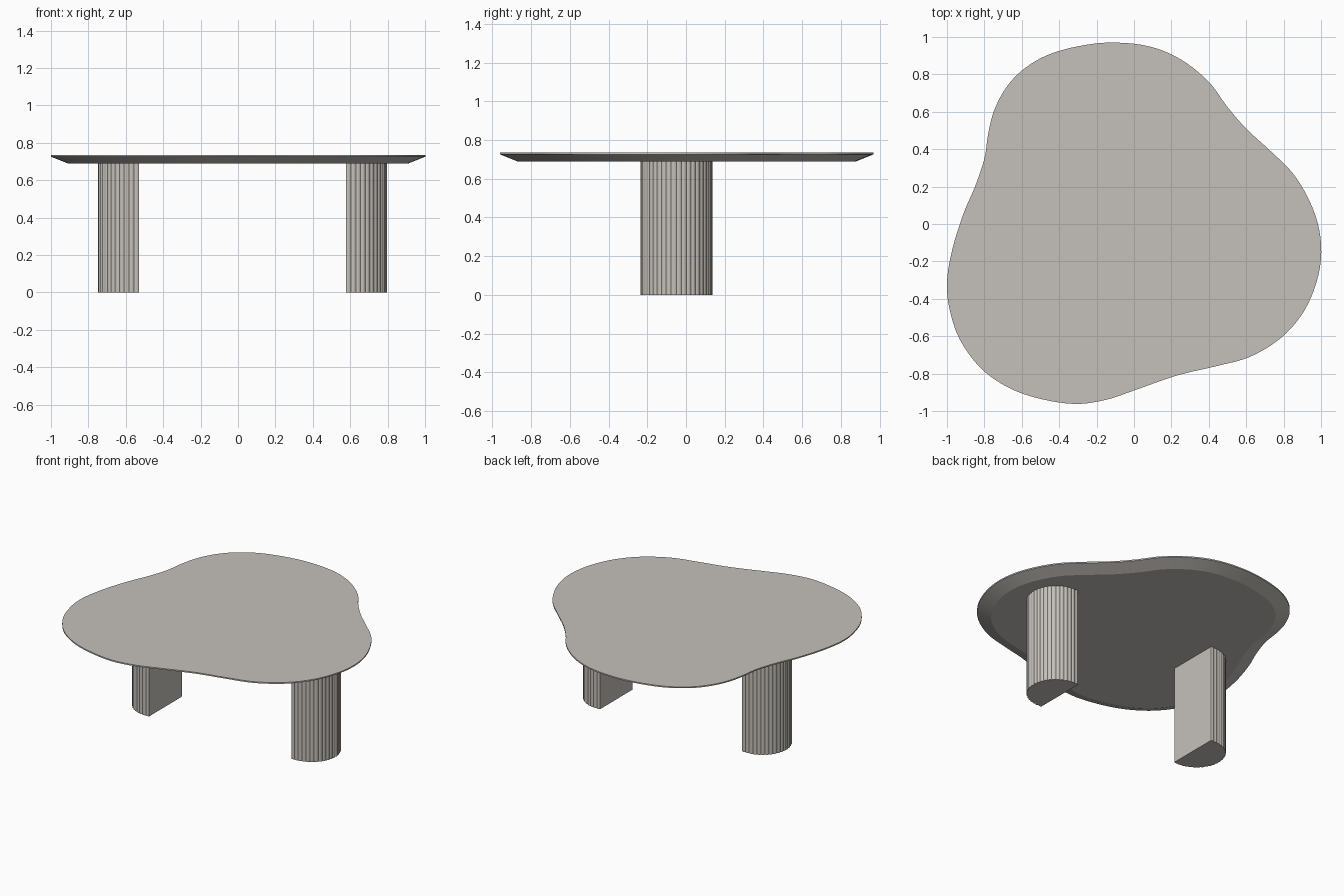
import bpy, bmesh, math
from mathutils import Vector

if "Cube" in bpy.data.objects:
    bpy.data.objects.remove(bpy.data.objects["Cube"])

stone = bpy.data.materials.new("warm grey")
stone.diffuse_color = (0.56, 0.53, 0.49, 1)
stone.use_nodes = True
stone.node_tree.nodes["Principled BSDF"].inputs["Base Color"].default_value = stone.diffuse_color


def loft(name, rings, angle):
    """Solid from stacked closed rings of (x, y, z), capped at both ends."""
    bm = bmesh.new()
    vs = [[bm.verts.new(p) for p in r] for r in rings]
    n = len(vs[0])
    for a, b in zip(vs, vs[1:]):
        for i in range(n):
            j = (i + 1) % n
            bm.faces.new((a[i], a[j], b[j], b[i]))
    bm.faces.new(vs[0])
    bm.faces.new(vs[-1])
    bmesh.ops.recalc_face_normals(bm, faces=bm.faces)
    me = bpy.data.meshes.new(name)
    bm.to_mesh(me)
    bm.free()
    ob = bpy.data.objects.new(name, me)
    bpy.context.collection.objects.link(ob)
    me.materials.append(stone)
    bpy.ops.object.select_all(action='DESELECT')
    bpy.context.view_layer.objects.active = ob
    ob.select_set(True)
    bpy.ops.object.shade_smooth_by_angle(angle=math.radians(angle))
    return ob


def spline(pts, steps):
    """Closed Catmull-Rom curve through the points."""
    out, n = [], len(pts)
    for i in range(n):
        a, b, c, d = (Vector(pts[(i + k) % n]) for k in (-1, 0, 1, 2))
        for s in range(steps):
            t = s / steps
            out.append(0.5 * (2 * b + (c - a) * t + (2 * a - 5 * b + 4 * c - d) * t**2
                              + (3 * b - a - 3 * c + d) * t**3))
    return out


def offset(ring, dist):
    """Shift a clockwise ring inwards along its normals."""
    out = []
    for i, p in enumerate(ring):
        t = (ring[(i + 1) % len(ring)] - ring[i - 1]).normalized()
        out.append(p + Vector((t.y, -t.x)) * dist)
    return out


# Pebble-shaped top with an undercut rim
outline = [(-0.12, 0.97), (0.08, 0.95), (0.25, 0.88), (0.40, 0.76), (0.50, 0.625),
           (0.60, 0.51), (0.73, 0.39), (0.85, 0.27), (0.94, 0.12), (0.99, -0.03),
           (1.0, -0.18), (0.97, -0.33), (0.90, -0.48), (0.785, -0.61), (0.62, -0.71),
           (0.44, -0.76), (0.23, -0.81), (0.0, -0.89), (-0.15, -0.94), (-0.32, -0.962),
           (-0.52, -0.93), (-0.68, -0.87), (-0.82, -0.77), (-0.93, -0.62), (-0.985, -0.46),
           (-1.0, -0.31), (-0.97, -0.13), (-0.91, 0.06), (-0.85, 0.20), (-0.80, 0.35),
           (-0.78, 0.48), (-0.75, 0.60), (-0.69, 0.72), (-0.60, 0.82), (-0.47, 0.90),
           (-0.30, 0.95)]
edge = spline(outline, 5)
loft("table_top", [[(p.x, p.y, z) for p in offset(edge, d)]
                   for z, d in ((0.69, 0.09), (0.726, 0.0), (0.735, 0.0))], 20)

# Half-round reeded legs, flat sides facing each other
R, STRAIGHT, RIBS, SEG, DEPTH = 0.181, 0.034, 24, 4, 0.005
CY = -0.05


def half_round():
    """D section: x is the distance out from the flat side, y runs along it."""
    total = 2 * STRAIGHT + math.pi * R
    pts = []
    for k in range(RIBS * SEG + 1):
        s = total * k / (RIBS * SEG)
        r = R + DEPTH * math.sin(math.pi * (k % SEG) / SEG)
        if s < STRAIGHT:
            pts.append((s, -r))
        elif s > total - STRAIGHT:
            pts.append((total - s, r))
        else:
            a = (s - STRAIGHT) / R - math.pi / 2
            pts.append((STRAIGHT + r * math.cos(a), r * math.sin(a)))
    return pts


for name, side, flat_x in (("left_leg", -1, -0.53), ("right_leg", 1, 0.577)):
    loft(name, [[(flat_x + side * x, CY + y, z) for x, y in half_round()]
                for z in (0.0, 0.692)], 30)
